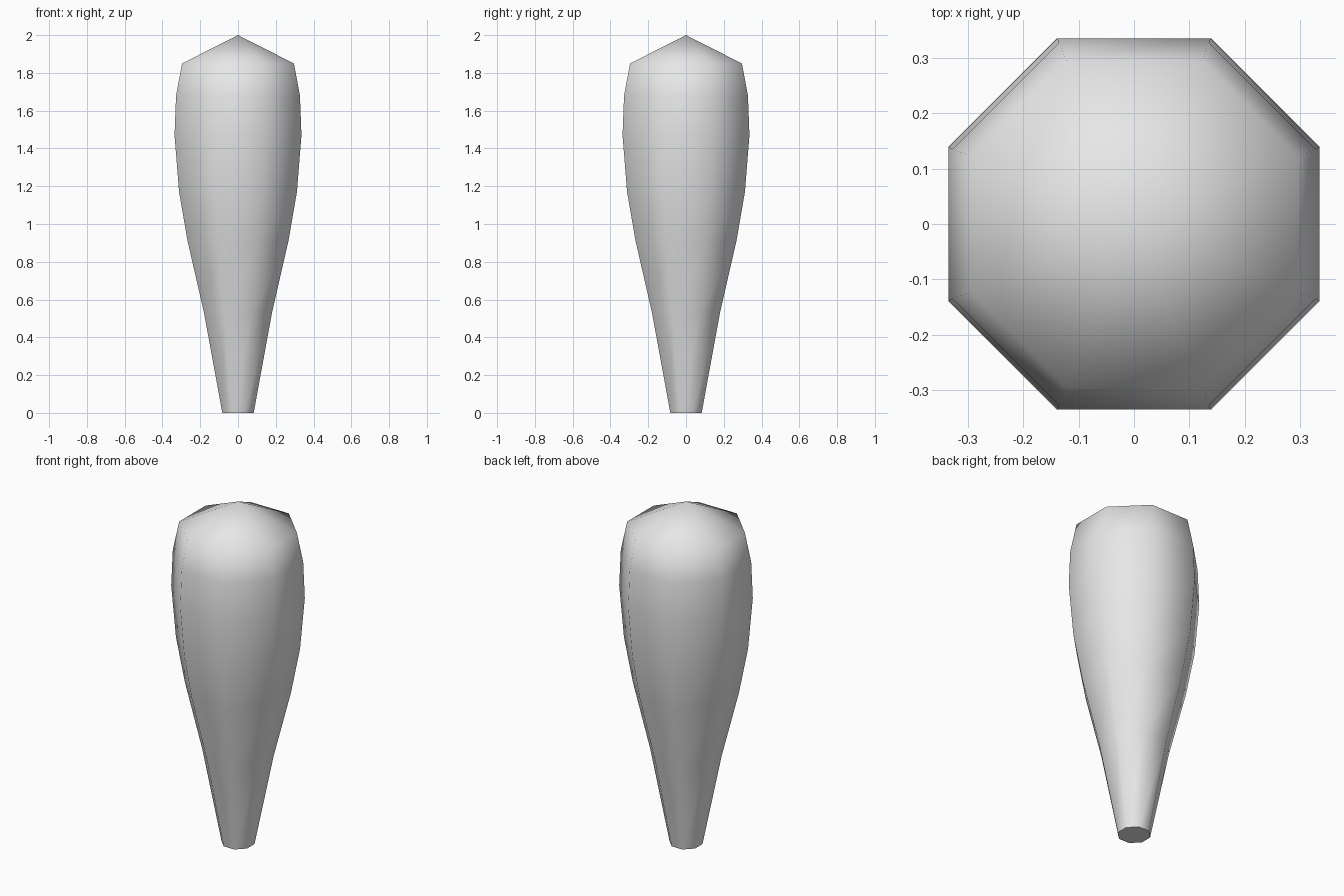
import bpy
import bmesh
import math

default = bpy.data.objects.get("Cube")
if default:
    bpy.data.objects.remove(default, do_unlink=True)

# One plain grey
grey = bpy.data.materials.new("light grey")
grey.use_nodes = True
grey.diffuse_color = (0.8, 0.8, 0.8, 1)
grey.node_tree.nodes["Principled BSDF"].inputs["Base Color"].default_value = (0.8, 0.8, 0.8, 1)

SIDES = 8
HEIGHT = 2.0
# (height, distance from the axis to a flat side), from base to shoulder
PROFILE = [(0, 0.083), (0.53, 0.18), (0.91, 0.267), (1.17, 0.312),
           (1.47, 0.336), (1.68, 0.328), (1.85, 0.296)]


def make_ring(bm, z, apothem):
    """Octagon with flat sides facing the axes."""
    step = math.tau / SIDES
    radius = apothem / math.cos(step / 2)
    return [bm.verts.new((radius * math.cos((i + 0.5) * step),
                          radius * math.sin((i + 0.5) * step), z))
            for i in range(SIDES)]


bm = bmesh.new()
rings = [make_ring(bm, z, a) for z, a in PROFILE]
tip = bm.verts.new((0, 0, HEIGHT))

# Tapered sides
for low, high in zip(rings, rings[1:]):
    for i in range(SIDES):
        j = (i + 1) % SIDES
        bm.faces.new((low[i], low[j], high[j], high[i]))

# Pointed top
for i in range(SIDES):
    bm.faces.new((rings[-1][i], rings[-1][(i + 1) % SIDES], tip))

for face in bm.faces:
    face.smooth = True

# Flat base with a crisp rim
base = bm.faces.new(list(reversed(rings[0])))
for edge in base.edges:
    edge.smooth = False

mesh = bpy.data.meshes.new("tapered_body")
bm.to_mesh(mesh)
bm.free()
mesh.materials.append(grey)
body = bpy.data.objects.new("tapered_body", mesh)
bpy.context.collection.objects.link(body)
